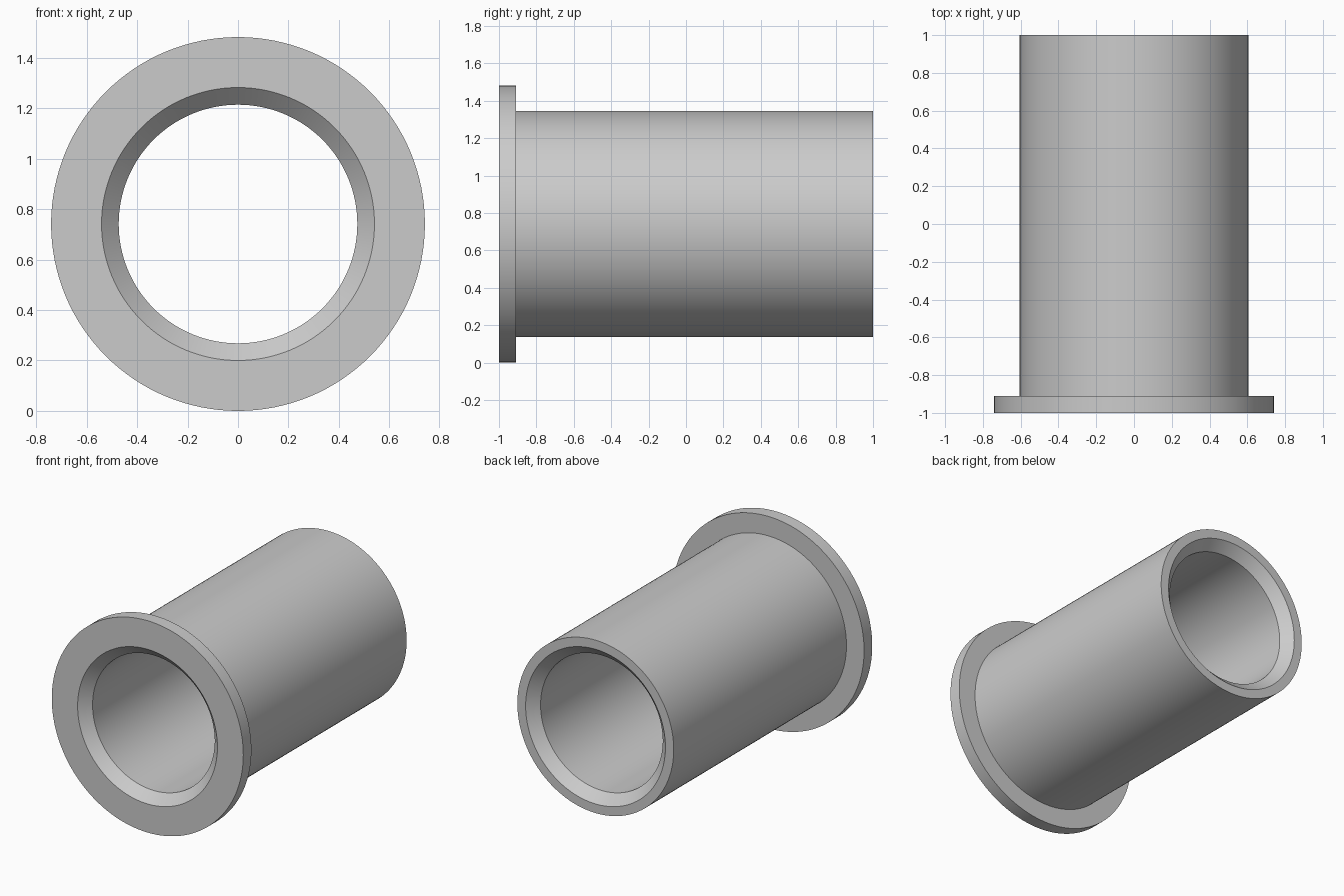
import bpy
import bmesh
import math
from mathutils import Matrix, Vector

cube = bpy.data.objects.get("Cube")
if cube:
    bpy.data.objects.remove(cube, do_unlink=True)

SEGMENTS = 128
FLANGE_R, TUBE_R, BORE_R = 0.741, 0.605, 0.473
CHAMFER = 0.068
FLANGE_BACK = -0.91

# Plain grey metal
grey = bpy.data.materials.new("grey_metal")
grey.use_nodes = True
colour = (0.6, 0.6, 0.6, 1.0)
grey.diffuse_color = colour
grey.node_tree.nodes["Principled BSDF"].inputs["Base Color"].default_value = colour

# Closed section of the sleeve as (radius, y): flange, tube wall, chamfered bore
profile = [
    (BORE_R + CHAMFER, -1), (FLANGE_R, -1),
    (FLANGE_R, FLANGE_BACK), (TUBE_R, FLANGE_BACK),
    (TUBE_R, 1), (BORE_R + CHAMFER, 1),
    (BORE_R, 1 - CHAMFER), (BORE_R, -1 + CHAMFER),
]

# Revolve the section around the y axis
bm = bmesh.new()
rings = []
for i in range(SEGMENTS):
    turn = Matrix.Rotation(math.tau * i / SEGMENTS, 3, "Y")
    rings.append([bm.verts.new(turn @ Vector((0, y, r))) for r, y in profile])
for i, ring in enumerate(rings):
    following = rings[(i + 1) % SEGMENTS]
    for j in range(len(profile)):
        k = (j + 1) % len(profile)
        bm.faces.new((ring[j], ring[k], following[k], following[j]))
bmesh.ops.recalc_face_normals(bm, faces=bm.faces)

mesh = bpy.data.meshes.new("flanged_sleeve")
bm.to_mesh(mesh)
bm.free()
mesh.materials.append(grey)
sleeve = bpy.data.objects.new("flanged_sleeve", mesh)
sleeve.location.z = FLANGE_R
bpy.context.collection.objects.link(sleeve)

# Smooth round walls, crisp rims
bpy.ops.object.select_all(action="DESELECT")
sleeve.select_set(True)
bpy.context.view_layer.objects.active = sleeve
bpy.ops.object.shade_smooth_by_angle(angle=math.radians(30))
